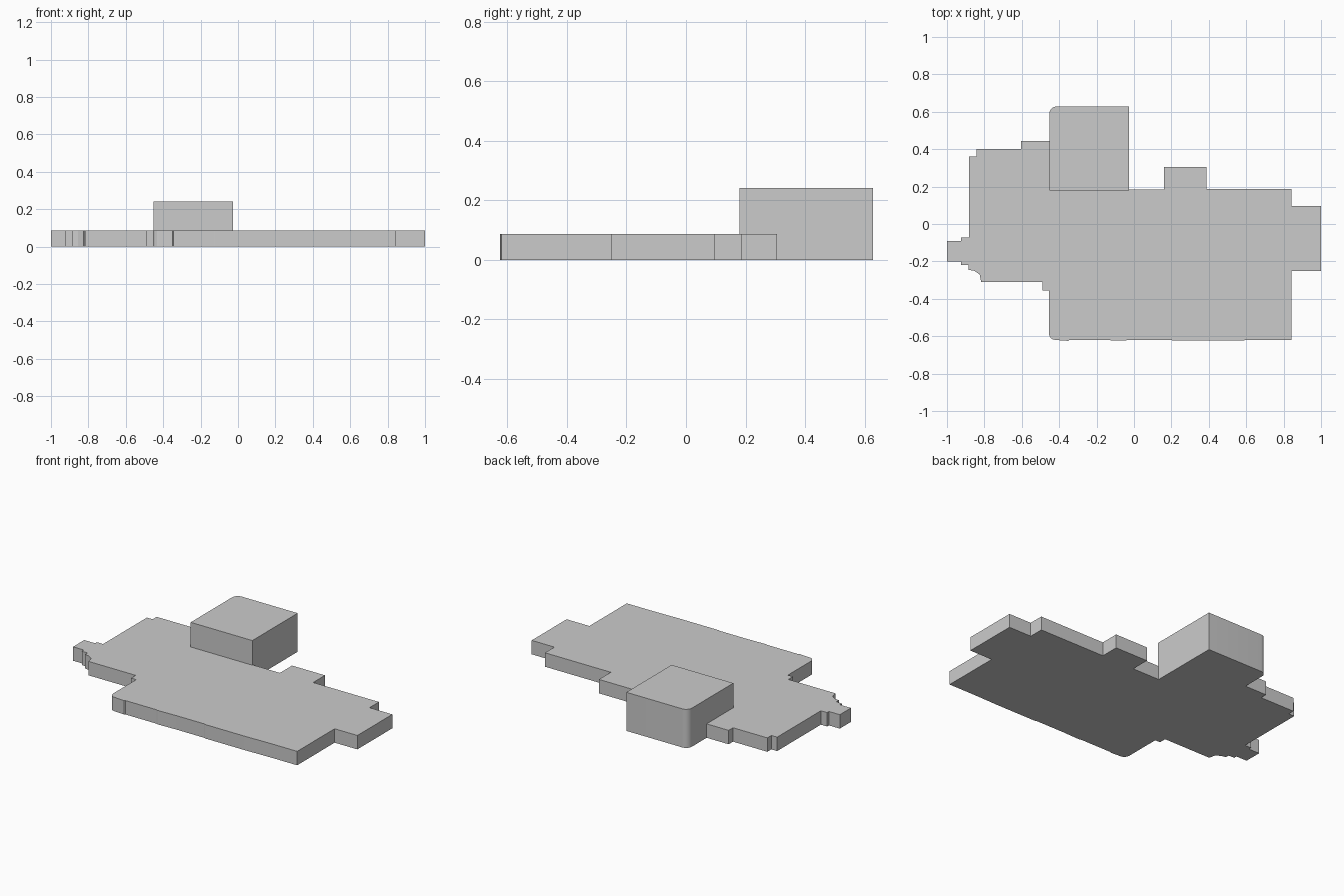
import bpy, bmesh, math

if "Cube" in bpy.data.objects:
    bpy.data.objects.remove(bpy.data.objects["Cube"])


def extrude_outline(name, pts, height):
    """Closed prism standing on z = 0 from a counter-clockwise outline."""
    bm = bmesh.new()
    face = bm.faces.new([bm.verts.new((x, y, 0)) for x, y in pts])
    res = bmesh.ops.extrude_face_region(bm, geom=[face], use_keep_orig=True)
    top = [v for v in res["geom"] if isinstance(v, bmesh.types.BMVert)]
    bmesh.ops.translate(bm, verts=top, vec=(0, 0, height))
    bmesh.ops.recalc_face_normals(bm, faces=bm.faces)
    mesh = bpy.data.meshes.new(name)
    bm.to_mesh(mesh)
    bm.free()
    obj = bpy.data.objects.new(name, mesh)
    bpy.context.collection.objects.link(obj)
    return obj


def arc(cx, cy, r, start, end, steps):
    return [(cx + r * math.cos(math.radians(start + (end - start) * i / steps)),
             cy + r * math.sin(math.radians(start + (end - start) * i / steps)))
            for i in range(steps + 1)]


# Low building wing: stepped outline, counter-clockwise from the left porch
low_outline = [
    (-1, -0.09), (-1, -0.20), (-0.925, -0.20), (-0.925, -0.22), (-0.885, -0.22),
    (-0.885, -0.245), (-0.855, -0.25), (-0.825, -0.27), (-0.817, -0.31),
    (-0.49, -0.31), (-0.49, -0.355), (-0.455, -0.355),
]
low_outline += arc(-0.42, -0.585, 0.035, 180, 270, 4)
# Slight set-backs along the front facade
low_outline += [
    (-0.35, -0.625), (-0.345, -0.62), (-0.13, -0.62), (-0.12, -0.624),
    (0.01, -0.62), (0.20, -0.62), (0.21, -0.624), (0.48, -0.624), (0.66, -0.62),
    (0.843, -0.62), (0.843, -0.25), (1, -0.25), (1, 0.095), (0.843, 0.095),
    (0.843, 0.188), (0.388, 0.188), (0.388, 0.305), (0.16, 0.305), (0.16, 0.185),
    (-0.027, 0.185), (-0.453, 0.185), (-0.453, 0.443), (-0.605, 0.443),
    (-0.605, 0.40), (-0.842, 0.40), (-0.842, 0.36), (-0.882, 0.36),
    (-0.882, -0.072), (-0.925, -0.072), (-0.925, -0.09),
]
extrude_outline("low_wing", low_outline, 0.087)

# Tall block with one rounded back-left corner
tall_outline = [(-0.453, 0.18), (-0.027, 0.18), (-0.027, 0.628)]
tall_outline += arc(-0.413, 0.588, 0.04, 90, 180, 8)
tall = extrude_outline("tall_block", tall_outline, 0.241)

# Smooth only the rounded corner
bpy.context.view_layer.objects.active = tall
tall.select_set(True)
bpy.ops.object.shade_smooth_by_angle(angle=math.radians(30))
